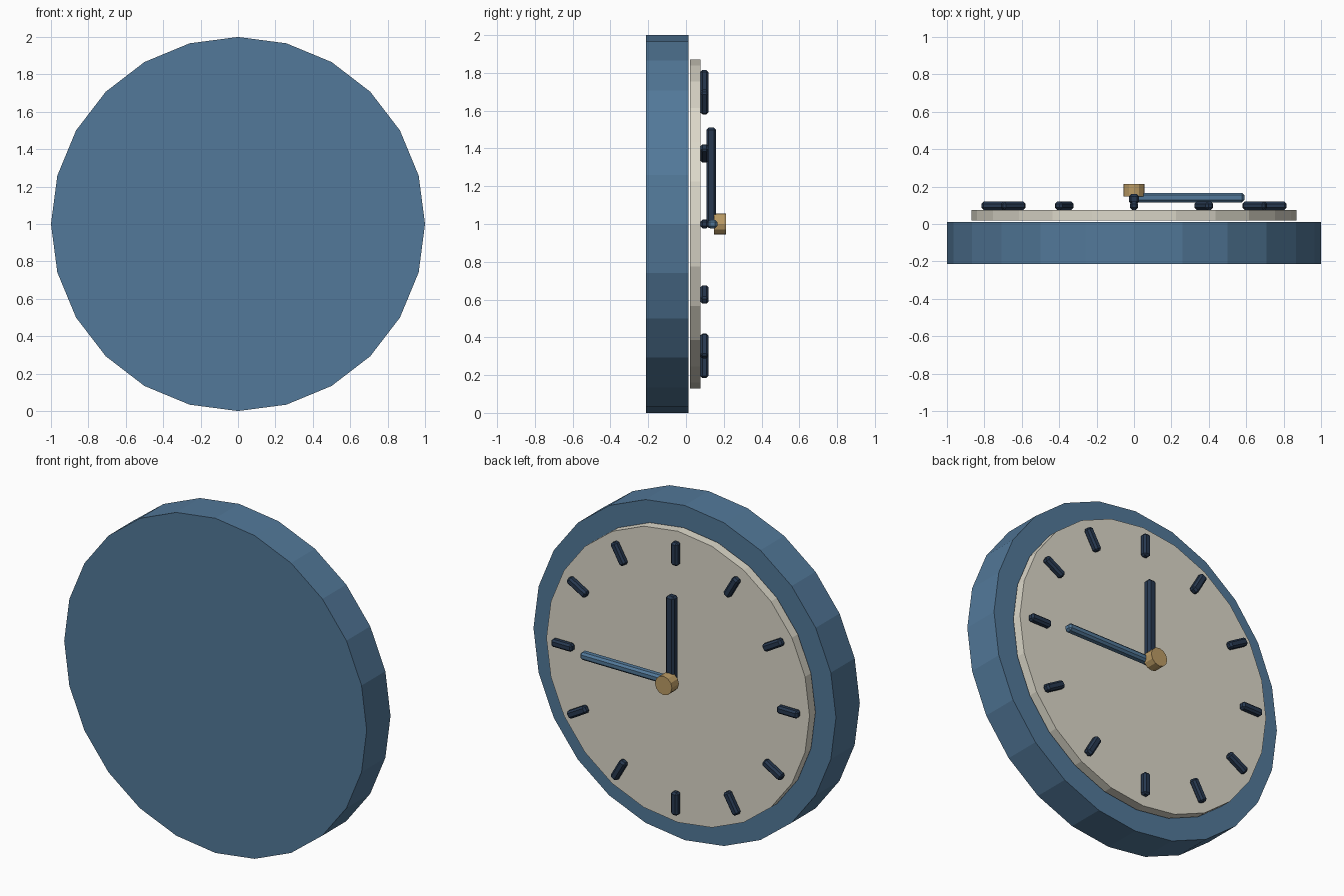
import bpy, math
from mathutils import Matrix, Vector

if "Cube" in bpy.data.objects:
    bpy.data.objects.remove(bpy.data.objects["Cube"])


def material(name, rgb):
    m = bpy.data.materials.new(name)
    m.diffuse_color = (*rgb, 1)
    m.use_nodes = True
    m.node_tree.nodes["Principled BSDF"].inputs["Base Color"].default_value = m.diffuse_color
    return m


BLUE = material("blue", (0.085, 0.19, 0.32))
CREAM = material("cream", (0.72, 0.69, 0.59))
NAVY = material("navy", (0.02, 0.04, 0.08))
BRASS = material("brass", (0.5, 0.33, 0.13))


def disc(name, sides, radius, y0, y1, mat):
    # Cylinder along y, centred on the clock axis, with a vertex at the top
    bpy.ops.mesh.primitive_cylinder_add(vertices=sides, radius=radius, depth=y1 - y0)
    ob = bpy.context.object
    ob.name = name
    ob.data.transform(Matrix.Rotation(math.pi / 2, 4, 'X'))
    ob.location = (0, (y0 + y1) / 2, 1)
    ob.data.materials.append(mat)
    return ob


def bar(name, angle, r0, r1, y0, y1, width, mat, bevel):
    # Chamfered radial bar; angle is measured from the top towards +x
    bpy.ops.mesh.primitive_cube_add(size=1)
    ob = bpy.context.object
    ob.name = name
    ob.data.transform(Matrix.Diagonal((width, y1 - y0, r1 - r0, 1)))
    ob.data.transform(Matrix.Translation((0, 0, (r0 + r1) / 2)))
    ob.rotation_euler = (0, angle, 0)
    ob.location = Vector((0, (y0 + y1) / 2, 1))
    ob.data.materials.append(mat)
    mod = ob.modifiers.new("chamfer", 'BEVEL')
    mod.width = bevel
    mod.segments = 1
    return ob


# Case and dial
disc("case", 24, 1.0, -0.213, 0.012, BLUE)
disc("dial", 24, 0.87, 0.02, 0.076, CREAM)

# Twelve hour marks
for i in range(12):
    bar(f"hour_mark_{i + 1}", math.radians(30 * i), 0.677, 0.815,
        0.076, 0.119, 0.045, NAVY, 0.011)

# Hands and centre cap
bar("upright_hand", 0, -0.02, 0.51, 0.108, 0.16, 0.055, NAVY, 0.012)
bar("level_hand", math.pi / 2, 0.0, 0.59, 0.116, 0.166, 0.045, BLUE, 0.012)
disc("centre_cap", 12, 0.056, 0.147, 0.213, BRASS)
